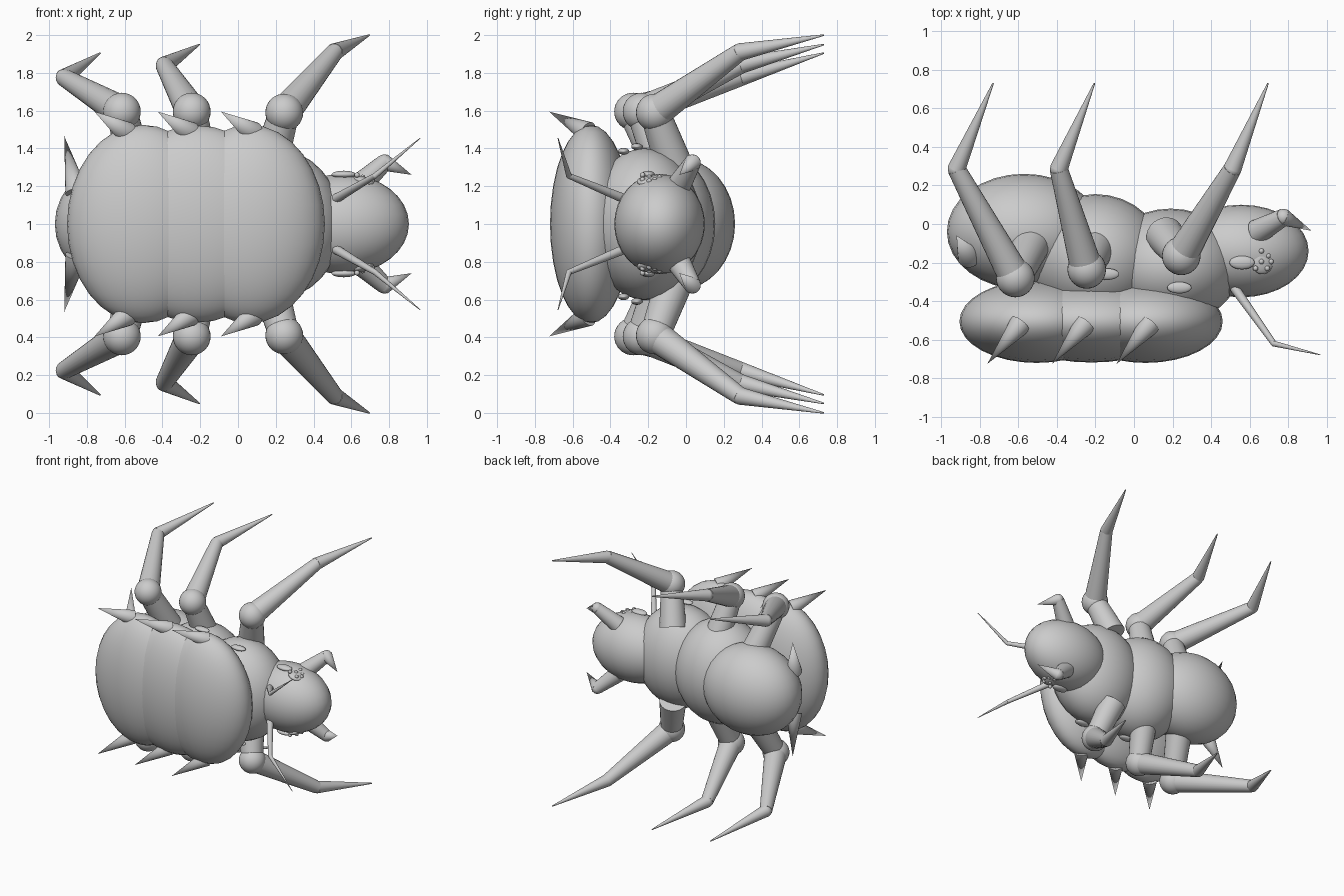
import bpy
from mathutils import Vector

cube = bpy.data.objects.get("Cube")
if cube:
    bpy.data.objects.remove(cube, do_unlink=True)

grey = bpy.data.materials.new("plain grey")
grey.use_nodes = True
grey.diffuse_color = (0.6, 0.6, 0.6, 1)
grey.node_tree.nodes["Principled BSDF"].inputs["Base Color"].default_value = (0.6, 0.6, 0.6, 1)


def finish(name):
    ob = bpy.context.object
    ob.name = name
    ob.data.materials.append(grey)
    bpy.ops.object.shade_smooth_by_angle()
    return ob


def ellipsoid(name, centre, radii, turn=(0, 0, 0)):
    bpy.ops.mesh.primitive_uv_sphere_add(segments=32, ring_count=16, location=centre, rotation=turn)
    bpy.context.object.scale = radii
    return finish(name)


def taper(name, start, end, r1, r2=0.0):
    a, b = Vector(start), Vector(end)
    bpy.ops.mesh.primitive_cone_add(vertices=24, radius1=r1, radius2=r2, depth=(b - a).length,
                                    location=(a + b) / 2)
    ob = bpy.context.object
    ob.rotation_euler = (b - a).to_track_quat("Z", "Y").to_euler()
    return finish(name)


# Body masses along the x axis
ellipsoid("abdomen", (-0.57, -0.04, 1), (0.4, 0.3, 0.35))
ellipsoid("rear_thorax", (-0.2, -0.18, 1), (0.36, 0.335, 0.41))
ellipsoid("front_thorax", (0.19, -0.22, 1), (0.36, 0.3, 0.4))
ellipsoid("head", (0.555, -0.14, 1), (0.35, 0.24, 0.265))

# Overlapping back shells
ellipsoid("rear_shell", (-0.505, -0.505, 1), (0.4, 0.215, 0.525))
ellipsoid("middle_shell", (-0.22, -0.505, 1), (0.48, 0.213, 0.522))
ellipsoid("front_shell", (0.06, -0.505, 1), (0.4, 0.215, 0.525))

# Leg name, hip, joint, knee and foot, with heights measured from the body axis
legs = [
    ("front", (0.16, -0.06, 0.3), (0.245, -0.165, 0.59), (0.51, 0.285, 0.91), (0.695, 0.73, 1.0)),
    ("middle", (-0.2, -0.12, 0.3), (-0.245, -0.235, 0.595), (-0.39, 0.285, 0.84), (-0.205, 0.73, 0.95)),
    ("rear", (-0.53, -0.1, 0.25), (-0.615, -0.28, 0.595), (-0.92, 0.285, 0.775), (-0.73, 0.73, 0.905)),
]

for side, s in (("upper", 1), ("lower", -1)):
    def at(p):
        return (p[0], p[1], 1 + s * p[2])

    # Jointed legs
    for name, hip, joint, knee, foot in legs:
        label = f"{side}_{name}"
        taper(label + "_hip", at(hip), at(joint), 0.1, 0.08)
        ellipsoid(label + "_joint", at(joint), (0.1, 0.1, 0.1))
        taper(label + "_thigh", at(joint), at(knee), 0.085, 0.047)
        ellipsoid(label + "_knee", at(knee), (0.045, 0.045, 0.045))
        taper(label + "_shin", at(knee), at(foot), 0.047, 0.004)

    # Spikes on the shell rims
    for i in range(3):
        x = -0.59 + i * 0.335
        taper(f"{side}_shell_spike", at((x, -0.52, 0.485)), at((x - 0.17, -0.725, 0.595)), 0.058)

    # Tail spike
    taper(f"{side}_tail_spike", at((-0.855, -0.17, 0.17)), at((-0.92, -0.06, 0.465)), 0.06)

    # Bent antenna
    elbow = (0.725, -0.62, 0.255)
    taper(f"{side}_antenna_base", at((0.52, -0.33, 0.135)), at(elbow), 0.025, 0.015)
    ellipsoid(f"{side}_antenna_elbow", at(elbow), (0.015, 0.015, 0.015))
    taper(f"{side}_antenna_tip", at(elbow), at((0.965, -0.678, 0.455)), 0.015, 0.002)

    # Hooked jaw
    bend = (0.775, 0.035, 0.325)
    taper(f"{side}_jaw_base", at((0.64, -0.04, 0.2)), at(bend), 0.065, 0.045)
    ellipsoid(f"{side}_jaw_bend", at(bend), (0.043, 0.043, 0.043))
    taper(f"{side}_jaw_hook", at(bend), at((0.92, -0.035, 0.26)), 0.045)

    # Large eye and a cluster of small ones
    ellipsoid(f"{side}_eye", at((0.56, -0.2, 0.262)), (0.065, 0.035, 0.02))
    ellipsoid(f"{side}_eye_mound", at((0.665, -0.195, 0.225)), (0.06, 0.065, 0.025), (0, s * 0.3, 0))
    for dx, dy in ((0, 0), (0.035, 0.03), (0, 0.055), (-0.03, -0.035), (0.03, -0.035), (0.05, 0)):
        ellipsoid(f"{side}_small_eye", at((0.66 + dx, -0.195 + dy, 0.247 - 0.4 * dx)), (0.014, 0.014, 0.014))

    # Oval breathing holes
    for x, y, z in ((0.235, -0.33, 0.385), (-0.14, -0.26, 0.41)):
        ellipsoid(f"{side}_breathing_hole", at((x, y, z)), (0.063, 0.03, 0.018))
